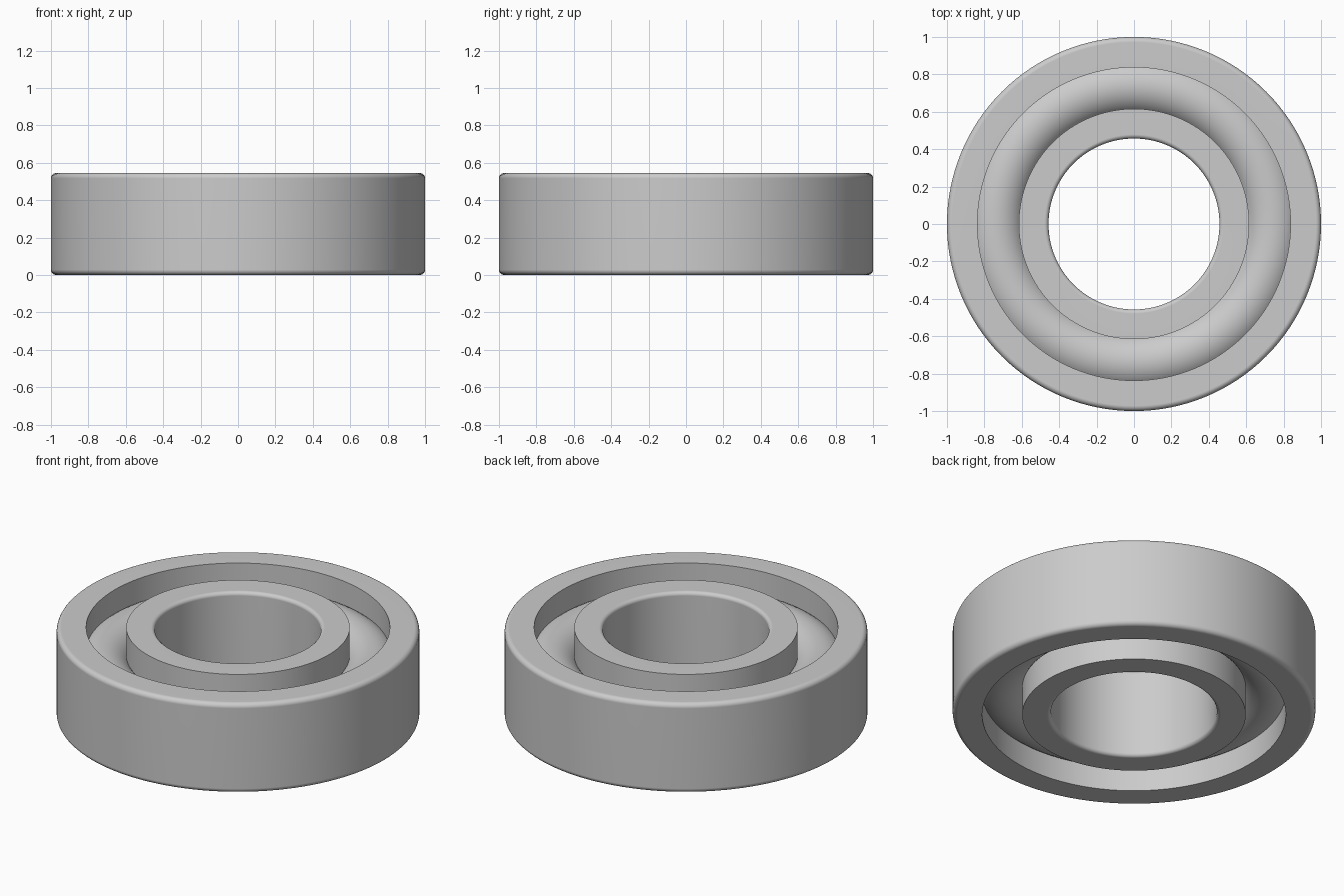
import bpy
import bmesh
from math import sin, cos, pi, radians

HEIGHT = 0.545
SEGMENTS = 128

cube = bpy.data.objects.get("Cube")
if cube:
    bpy.data.objects.remove(cube, do_unlink=True)

steel = bpy.data.materials.new("grey steel")
steel.use_nodes = True
GREY = (0.6, 0.6, 0.6, 1)
steel.diffuse_color = GREY
steel.node_tree.nodes["Principled BSDF"].inputs["Base Color"].default_value = GREY


def lathe(name, profile):
    """Revolve a closed (radius, z) profile around the z axis."""
    bm = bmesh.new()
    loops = []
    for i in range(SEGMENTS):
        a = 2 * pi * i / SEGMENTS
        loops.append([bm.verts.new((r * cos(a), r * sin(a), z)) for r, z in profile])
    n = len(profile)
    for i in range(SEGMENTS):
        here, there = loops[i], loops[(i + 1) % SEGMENTS]
        for j in range(n):
            k = (j + 1) % n
            bm.faces.new((here[j], there[j], there[k], here[k]))
    bmesh.ops.recalc_face_normals(bm, faces=bm.faces)
    mesh = bpy.data.meshes.new(name)
    bm.to_mesh(mesh)
    bm.free()
    mesh.materials.append(steel)
    obj = bpy.data.objects.new(name, mesh)
    bpy.context.collection.objects.link(obj)
    bpy.ops.object.select_all(action="DESELECT")
    obj.select_set(True)
    bpy.context.view_layer.objects.active = obj
    bpy.ops.object.shade_smooth_by_angle(angle=radians(30))
    weighted = obj.modifiers.new("weighted normals", "WEIGHTED_NORMAL")
    weighted.keep_sharp = True
    return obj


def ring_profile(sharp_r, round_r, fillet, steps=5):
    """Ring section with square corners at sharp_r and rounded ones at round_r."""
    side = 1 if round_r > sharp_r else -1
    centre = round_r - side * fillet
    angles = [pi / 2 * i / steps for i in range(steps + 1)]
    top = [(centre + side * fillet * sin(a), HEIGHT - fillet + fillet * cos(a)) for a in angles]
    bottom = [(r, HEIGHT - z) for r, z in reversed(top)]
    return [(sharp_r, 0), (sharp_r, HEIGHT)] + top + bottom


# Outer and inner races
lathe("outer_race", ring_profile(0.837, 1.0, 0.028))
lathe("inner_race", ring_profile(0.616, 0.457, 0.022))

# Rounded filler ring seated between the races
ROUND = 48
lathe("rolling_ring", [(0.74 + 0.16 * cos(2 * pi * i / ROUND),
                        HEIGHT / 2 + 0.16 * sin(2 * pi * i / ROUND))
                       for i in range(ROUND)])
